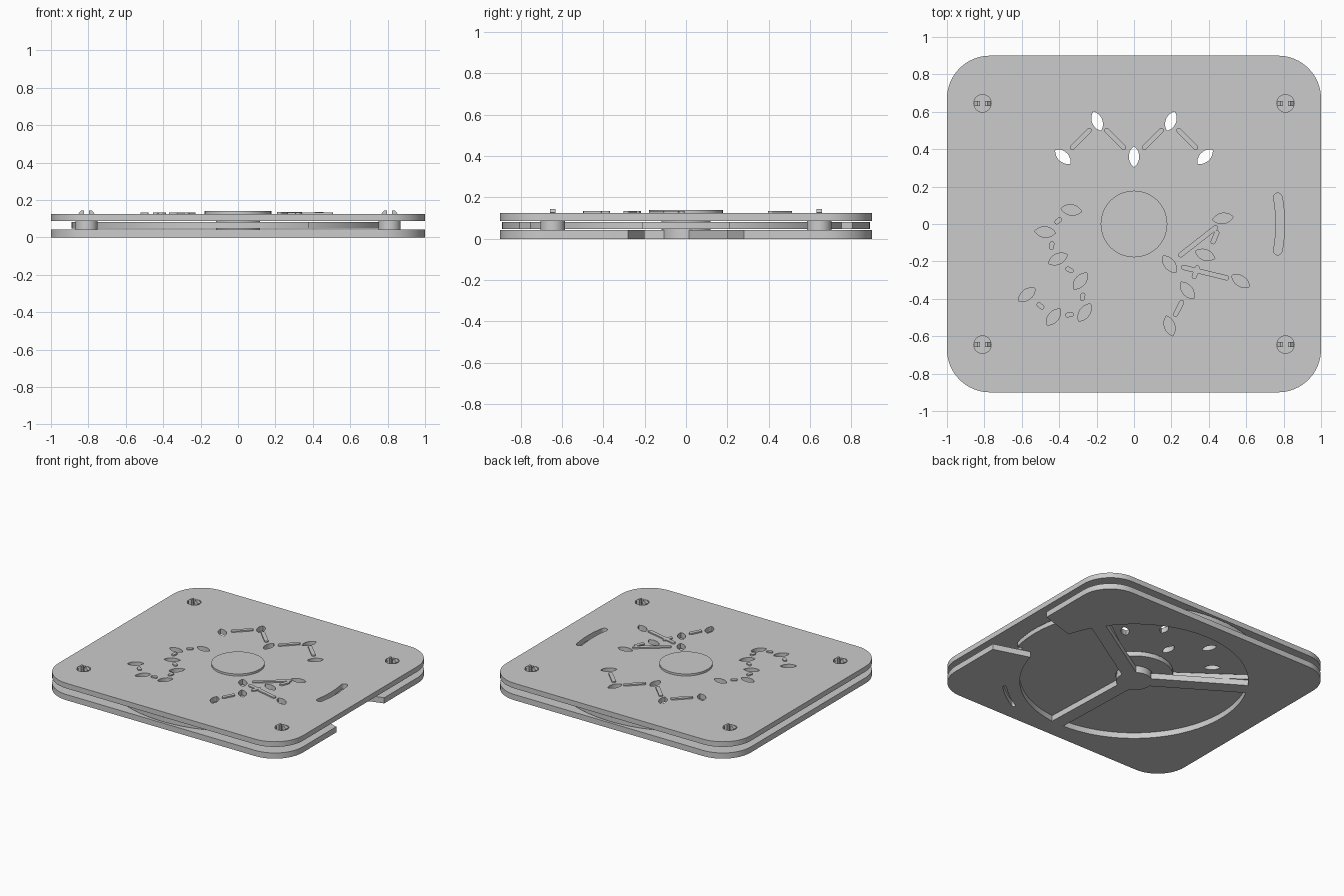
import bpy, bmesh
from math import sin, cos, asin, atan2, radians, degrees, hypot

if "Cube" in bpy.data.objects:
    bpy.data.objects.remove(bpy.data.objects["Cube"])


def arc(r, a0, a1, n=32, cx=0, cy=0):
    return [(cx + r * cos(radians(a0 + (a1 - a0) * i / n)),
             cy + r * sin(radians(a0 + (a1 - a0) * i / n))) for i in range(n + 1)]


def circle(r, cx=0, cy=0, n=48):
    return arc(r, 0, 360, n, cx, cy)[:-1]


def round_rect(x, y, r):
    out = []
    for i, (sx, sy) in enumerate([(1, 1), (-1, 1), (-1, -1), (1, -1)]):
        out += arc(r, i * 90, i * 90 + 90, 16, sx * (x - r), sy * (y - r))
    return out


def leaf(cx, cy, ang, half=0.056, w=0.028):
    r = (half * half + w * w) / (2 * w)
    t = degrees(asin(half / r))
    pts = arc(r, 90 - t, 90 + t, 10, 0, w - r) + arc(r, 270 - t, 270 + t, 10, 0, r - w)[1:-1]
    del pts[10 + 0:10]
    c, s = cos(radians(ang)), sin(radians(ang))
    return [(cx + c * x - s * y, cy + s * x + c * y) for x, y in pts]


def capsule(x0, y0, x1, y1, r):
    a = degrees(atan2(y1 - y0, x1 - x0))
    return arc(r, a + 90, a + 270, 8, x0, y0) + arc(r, a - 90, a + 90, 8, x1, y1)


def arc_slot(r, w, a0, a1):
    def end(a, s):
        return arc(w, s, s + 180, 8, r * cos(radians(a)), r * sin(radians(a)))
    return (arc(r + w, a0, a1) + end(a1, a1)[1:]
            + arc(r - w, a1, a0)[1:] + end(a0, a0 + 180)[1:-1])


def sheet(name, outlines, z0, z1):
    """Filled 2D outlines (inner ones become holes) given a thickness."""
    cu = bpy.data.curves.new(name, 'CURVE')
    cu.dimensions, cu.fill_mode = '2D', 'BOTH'
    cu.extrude = (z1 - z0) / 2
    for pts in outlines:
        sp = cu.splines.new('POLY')
        sp.points.add(len(pts) - 1)
        for p, (x, y) in zip(sp.points, pts):
            p.co = (x, y, 0, 1)
        sp.use_cyclic_u = True
    tmp = bpy.data.objects.new(name + "_tmp", cu)
    bpy.context.collection.objects.link(tmp)
    me = bpy.data.meshes.new_from_object(tmp.evaluated_get(bpy.context.evaluated_depsgraph_get()))
    bpy.data.objects.remove(tmp)
    bm = bmesh.new()
    bm.from_mesh(me)
    bmesh.ops.remove_doubles(bm, verts=bm.verts, dist=1e-5)
    bmesh.ops.recalc_face_normals(bm, faces=bm.faces)
    bmesh.ops.translate(bm, verts=bm.verts, vec=(0, 0, (z0 + z1) / 2))
    bm.to_mesh(me)
    bm.free()
    ob = bpy.data.objects.new(name, me)
    bpy.context.collection.objects.link(ob)
    return ob


def sector(a0, a1, r0, r1, h):
    """Opening between two spokes of half width h: outer arc, inner arc."""
    d0, d1 = degrees(asin(h / r0)), degrees(asin(h / r1))
    return arc(r1, a0 + d1, a1 - d1), arc(r0, a1 - d0, a0 + d0, 12)


POSTS = [(sx * 0.81, sy * 0.645) for sx in (-1, 1) for sy in (-1, 1)]

# Bottom plate: three spoked openings, the right one opening into the edge notch
R, HUB, H = 0.765, 0.12, 0.05
t = degrees(asin(0.2 / R))
d0, d1 = degrees(asin(H / HUB)), degrees(asin(H / R))
right = (arc(R, t, 32 - d1) + arc(HUB, 32 - d0, -88 + d0, 12) + arc(R, -88 + d1, -t))
outer = [(1, 0.28)] + round_rect(1, 0.9, 0.23) + [(1, -0.28)] + right[::-1]
holes = [sum(sector(a, b, HUB, R, H), []) for a, b in ((32, 148), (148, 272))]
sheet("bottom_plate", [outer] + holes + [arc_slot(0.87, 0.012, -62, -45)], 0, 0.042)

# Turning disc: thumb tab on the right, window at the back
rim = (arc(0.87, -14, 14) + arc(0.83, 14, 65) + arc(0.89, 65, 295, 96) + arc(0.83, 295, 346))
window = arc(0.765, 36, 144) + arc(0.26, 144, 36)
sheet("turning_disc", [rim, window, circle(0.125)], 0.047, 0.081)

# Hub pin and its cap
sheet("hub_pin", [circle(0.118)], 0.035, 0.09)
sheet("hub_cap", [circle(0.178, n=64)], 0.12, 0.14)

# Top plate: leaf holes, finger slot and post holes
LEAVES = [(-.197, .55, 112), (.197, .55, 68), (-.38, .36, 137), (.38, .36, 43), (0, .36, 90),
          (-.335, .075, -8), (-.475, -.043, -5), (-.407, -.187, 25), (-.287, -.305, 50),
          (-.573, -.378, 37), (-.43, -.497, 50), (-.264, -.473, 55),
          (.475, .03, 8), (.38, -.165, -20), (.19, -.215, -52), (.285, -.355, -52),
          (.57, -.305, -32), (.19, -.545, -72)]
sheet("top_plate", [round_rect(1, 0.9, 0.23), arc_slot(0.782, 0.023, -10.5, 10.5)]
      + [leaf(*l) for l in LEAVES] + [circle(0.047, x, y, 24) for x, y in POSTS], 0.087, 0.125)

# Raised bars and dots on the top plate
BARS = [(.145, .5, .055, .41), (-.145, .5, -.055, .41), (.24, .5, .33, .41), (-.24, .5, -.33, .41),
        (.25, -.165, .435, -.02), (.443, -.047, .423, -.095), (.265, -.232, .495, -.288),
        (.338, -.235, .322, -.28), (.255, -.42, .222, -.483)]
for i, b in enumerate(BARS):
    sheet(f"raised_bar_{i}", [capsule(*b, 0.0135)], 0.12, 0.134 + 0.0002 * (i % 3))
DOTS = [(-.405, .017, 40), (-.44, -.115, 80), (-.345, -.245, -30), (-.275, -.39, 80),
        (-.345, -.485, 10), (-.5, -.438, -40)]
for i, (x, y, a) in enumerate(DOTS):
    dx, dy = 0.01 * cos(radians(a)), 0.01 * sin(radians(a))
    sheet(f"raised_dot_{i}", [capsule(x - dx, y - dy, x + dx, y + dy, 0.013)], 0.12, 0.134)

# Corner posts with pairs of snap prongs
for i, (x, y) in enumerate(POSTS):
    sheet(f"corner_post_{i}", [circle(0.06, x, y)], 0.04, 0.089)
    for s in (-1, 1):
        prof = [(.013, .085), (.036, .085), (.036, .125), (.045, .128), (.026, .145), (.013, .145)]
        bm = bmesh.new()
        f = bm.faces.new([bm.verts.new((x + s * px, y - 0.013, pz)) for px, pz in prof])
        ext = bmesh.ops.extrude_face_region(bm, geom=[f])
        bmesh.ops.translate(bm, vec=(0, 0.026, 0),
                            verts=[v for v in ext["geom"] if isinstance(v, bmesh.types.BMVert)])
        bmesh.ops.recalc_face_normals(bm, faces=bm.faces)
        me = bpy.data.meshes.new("snap_prong")
        bm.to_mesh(me)
        bm.free()
        bpy.context.collection.objects.link(bpy.data.objects.new(f"snap_prong_{i}", me))

# Smooth the curved walls, keep the edges crisp
for ob in bpy.context.collection.objects:
    ob.select_set(True)
    bpy.context.view_layer.objects.active = ob
bpy.ops.object.shade_smooth_by_angle(angle=radians(30))
